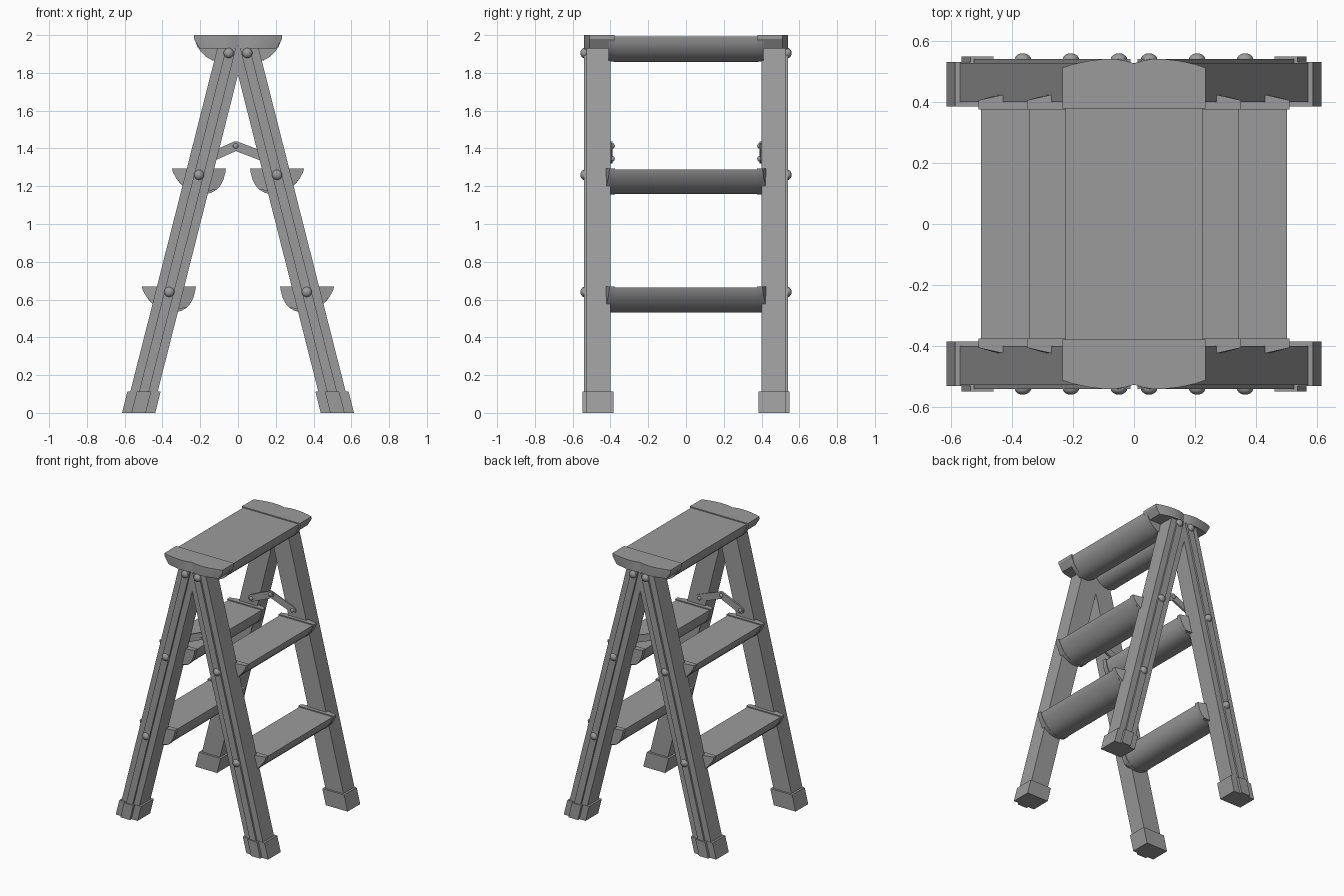
import bpy, bmesh, math
from mathutils import Vector, Matrix

if "Cube" in bpy.data.objects:
    bpy.data.objects.remove(bpy.data.objects["Cube"])

GREY = bpy.data.materials.new("dark_grey")
GREY.diffuse_color = (0.33, 0.33, 0.33, 1)
GREY.use_nodes = True
GREY.node_tree.nodes["Principled BSDF"].inputs["Base Color"].default_value = GREY.diffuse_color


def finish(name, bm, mirror=(True, True), smooth=None):
    bmesh.ops.recalc_face_normals(bm, faces=bm.faces)
    me = bpy.data.meshes.new(name)
    bm.to_mesh(me)
    bm.free()
    me.materials.append(GREY)
    ob = bpy.data.objects.new(name, me)
    bpy.context.collection.objects.link(ob)
    if smooth:
        bpy.ops.object.select_all(action='DESELECT')
        bpy.context.view_layer.objects.active = ob
        ob.select_set(True)
        bpy.ops.object.shade_smooth_by_angle(angle=math.radians(smooth))
    mod = ob.modifiers.new("Mirror", 'MIRROR')
    mod.use_axis = (mirror[0], mirror[1], False)
    mod.use_mirror_merge = False
    return ob


def prism(bm, pts, y0, y1):
    """Solid from an x-z outline, running from y0 to y1 (y1 may depend on x)."""
    far = y1 if callable(y1) else (lambda x: y1)
    a = [bm.verts.new((x, y0, z)) for x, z in pts]
    b = [bm.verts.new((x, far(x), z)) for x, z in pts]
    n = len(pts)
    bm.faces.new(a)
    bm.faces.new(b[::-1])
    for i in range(n):
        bm.faces.new((a[i], a[(i + 1) % n], b[(i + 1) % n], b[i]))


def dome(bm, x, y, z, r, ry):
    m = Matrix.Translation((x, y, z)) @ Matrix.Diagonal((r, ry, r, 1)) @ Matrix.Rotation(math.pi / 2, 4, 'X')
    bmesh.ops.create_uvsphere(bm, u_segments=16, v_segments=10, radius=1, matrix=m)


def leg_x(z, off=0):
    return 0.2535 * (1.79 - z) + 0.0725 + off


def strip(z0, z1, w):
    return [(leg_x(z0, -w), z0), (leg_x(z0, w), z0), (leg_x(z1, w), z1), (leg_x(z1, -w), z1)]


def place(pts, cx, cz, s=1):
    return [(cx + x * s, cz + z * s) for x, z in pts]


# Legs: the two frames meet on the centre plane, raised rib outside
bm = bmesh.new()
prism(bm, [(leg_x(0.02, -.0725), 0.02), (leg_x(0.02, .0725), 0.02),
           (leg_x(1.94, .0725), 1.94), (0, 1.94), (0, 1.79)], 0.40, 0.527)
prism(bm, strip(0.02, 1.93, 0.026), 0.52, 0.54)
finish("legs", bm)

# Rubber feet
bm = bmesh.new()
prism(bm, strip(0, 0.113, 0.088), 0.385, 0.53)
prism(bm, strip(0, 0.113, 0.038), 0.52, 0.548)
finish("feet", bm)

# Rivets on the outer faces
bm = bmesh.new()
for z in (0.64, 1.26, 1.905):
    dome(bm, leg_x(z, .006 if z > 1.5 else 0), 0.538, z, 0.027, 0.021)
finish("rivets", bm, smooth=40)

# Steps with end brackets
STEP = [(-.143, 0), (-.14, -.022), (-.13, -.06), (-.115, -.09), (-.095, -.113), (-.065, -.13),
        (-.03, -.138), (0, -.138), (.035, -.13), (.07, -.11), (.1, -.08), (.122, -.05),
        (.138, -.02), (.143, 0)]
OUTER_EAR = [(.143, 0), (.138, -.02), (.122, -.05), (.085, -.095), (.055, 0)]
INNER_EAR = [(-.143, 0), (-.14, -.022), (-.13, -.06), (-.115, -.09), (-.095, -.113), (-.04, -.12), (-.07, 0)]
for label, cx, zt in (("lower", .366, .67), ("upper", .207, 1.295)):
    bm = bmesh.new()
    prism(bm, place(STEP, cx, zt - .007, .945), -0.385, 0.385)
    finish(label + "_steps", bm, (True, False), 40)
    bm = bmesh.new()
    ear = lambda x: .405 + .02 * min(1, (.143 - abs(x - cx) + .001) / .07)
    prism(bm, place(STEP, cx, zt), 0.375, 0.401)
    prism(bm, place(OUTER_EAR, cx, zt), 0.40, ear)
    prism(bm, place(INNER_EAR, cx, zt), 0.40, ear)
    finish(label + "_step_brackets", bm, smooth=35)

# Top platform: two rounded halves side by side
TOP = [(0, 0), (0, -.06), (.012, -.09), (.035, -.115), (.065, -.13), (.1, -.135), (.135, -.127),
       (.165, -.11), (.19, -.086), (.208, -.06), (.22, -.03), (.224, 0)]
bm = bmesh.new()
prism(bm, place(TOP, 0, 1.993), -0.385, 0.385)
finish("top_platform", bm, (True, False), 40)
bm = bmesh.new()
prism(bm, place(TOP, 0, 1.999, 1.03), 0.378, 0.41)
finish("top_brackets", bm, smooth=35)

# Top end caps with bowed outer edge
CAP = [(0, .378), (.234, .378), (.234, .512), (.2, .523), (.15, .534), (.1, .54), (.06, .54), (.03, .535), (0, .526)]
bm = bmesh.new()
rings = [[bm.verts.new((x * s, y, z)) for x, y in CAP] for s, z in ((1, 2.0), (1, 1.98), (.87, 1.93))]
bm.faces.new(rings[0])
bm.faces.new(rings[-1][::-1])
for lo, hi in zip(rings, rings[1:]):
    for i in range(len(CAP)):
        j = (i + 1) % len(CAP)
        bm.faces.new((lo[i], lo[j], hi[j], hi[i]))
finish("top_end_caps", bm, smooth=25)

# Folding brace links on the inner leg faces, overlapping at the hub
hub = Vector((-.012, 1.413))
ends = [Vector((s * .165, 1.345)) for s in (-1, 1)]
bm = bmesh.new()
for end, y in zip(ends, (.388, .394)):
    d = end - hub
    base = math.atan2(d.y, d.x)
    outline = []
    for c, start in ((hub, math.pi / 2), (end, -math.pi / 2)):
        for k in range(9):
            t = base + start + math.pi * k / 8
            outline.append((c.x + .025 * math.cos(t), c.y + .025 * math.sin(t)))
    prism(bm, outline, y, 0.402)
finish("brace_links", bm, (False, True), 30)
bm = bmesh.new()
for p in [hub] + ends:
    dome(bm, p.x, 0.388, p.y, 0.014, 0.011)
dome(bm, hub.x, 0.402, hub.y, 0.014, 0.008)
finish("brace_pins", bm, (False, True), 40)
